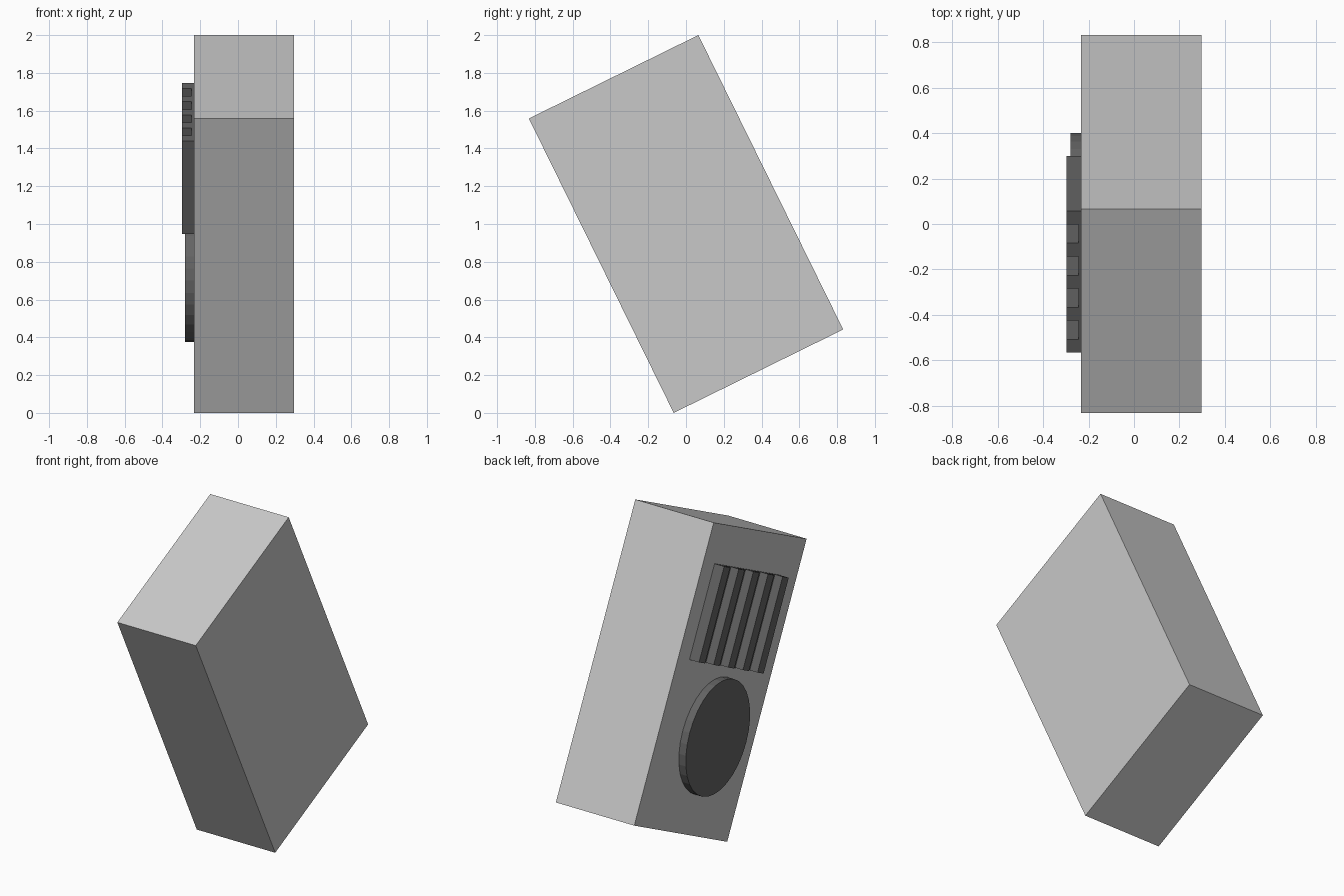
import bpy, math
from mathutils import Matrix

if "Cube" in bpy.data.objects:
    bpy.data.objects.remove(bpy.data.objects["Cube"])

# Frame of the tilted box: local y runs along the short edge, local z along the long edge
TILT = Matrix.Translation((0, -0.065, 0)) @ Matrix.Rotation(math.radians(26.2), 4, 'X')
W, L = 1.0, 1.737           # box width and length
X0, X1 = -0.233, 0.297      # box sides


def material(name, value):
    m = bpy.data.materials.new(name)
    m.diffuse_color = (value, value, value, 1)
    m.use_nodes = True
    m.node_tree.nodes["Principled BSDF"].inputs["Base Color"].default_value = m.diffuse_color
    return m


light = material("light_grey", 0.58)
dark = material("dark_grey", 0.127)


def place(name, mat, centre, size):
    ob = bpy.context.object
    ob.name = name
    ob.data.materials.append(mat)
    ob.matrix_world = TILT @ Matrix.Translation(centre) @ Matrix.Diagonal((*size, 1))
    return ob


def block(name, mat, x, y, z):
    """Box given by its (min, max) ranges in the tilted frame."""
    bpy.ops.mesh.primitive_cube_add(size=1)
    r = (x, y, z)
    return place(name, mat, [(a + b) / 2 for a, b in r], [b - a for a, b in r])


# Main casing
block("casing", light, (X0, X1), (0, W), (0, L))

# Grille: thin backing plate with five upright ribs
g0, g1, rib, count = 0.185, 0.88, 0.065, 5
block("grille_backing", dark, (X0 - 0.012, X0), (g0, g1), (0.963, 1.513))
step = (g1 - g0 - rib) / (count - 1)
for i in range(count):
    y = g0 + i * step
    block(f"grille_rib_{i + 1}", dark, (-0.2975, X0), (y, y + rib), (0.963, 1.513))

# Oval disc below the grille
bpy.ops.mesh.primitive_cylinder_add(vertices=32, radius=1, depth=1)
disc = bpy.context.object
disc.data.transform(Matrix.Rotation(math.pi / 2, 4, 'Y'))
place("oval_disc", dark, ((X0 - 0.28) / 2, 0.453, 0.566), (X0 + 0.28, 0.304, 0.338))
